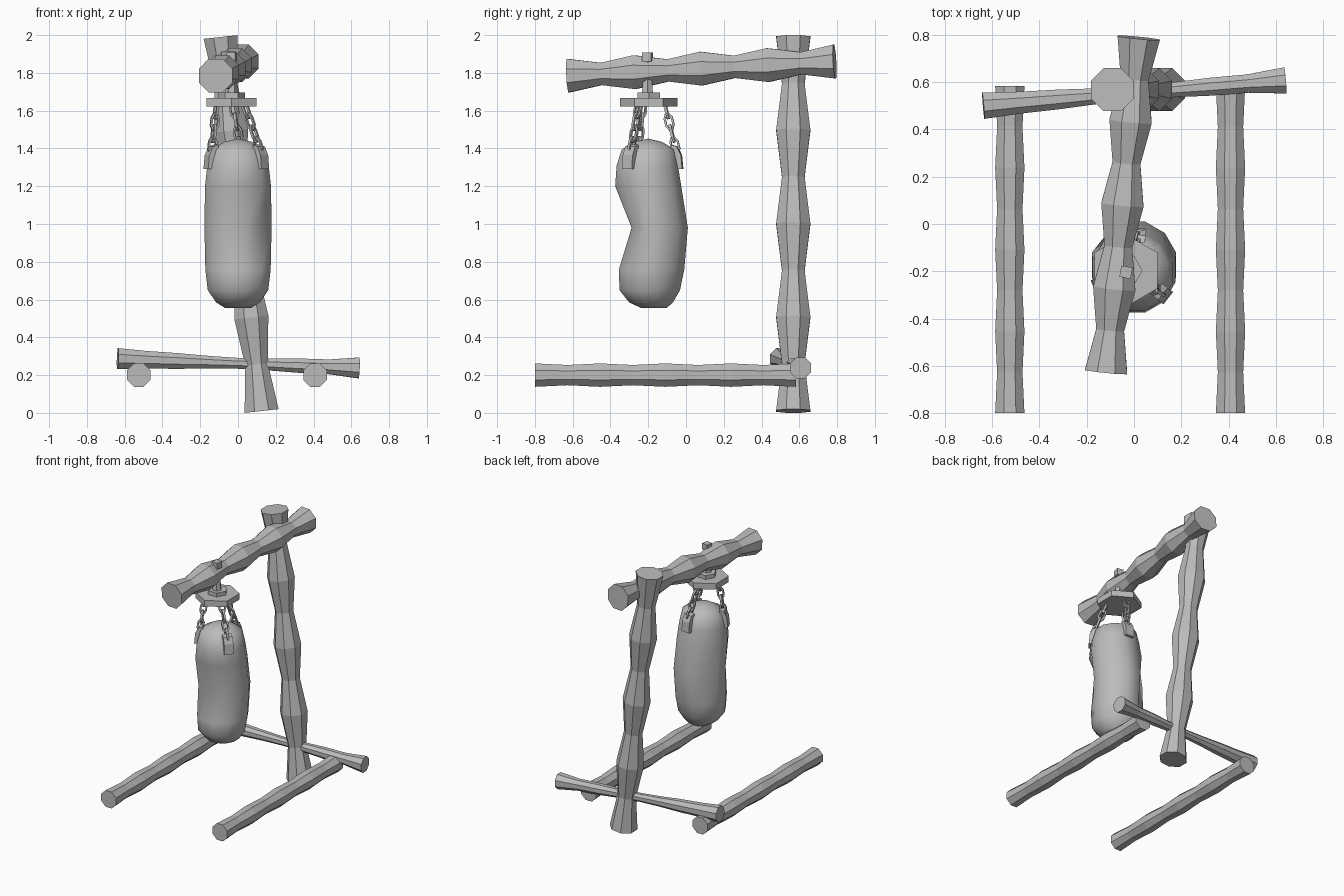
import bpy, bmesh, math
from mathutils import Vector, Matrix

if "Cube" in bpy.data.objects:
    bpy.data.objects.remove(bpy.data.objects["Cube"])

mat = bpy.data.materials.new("plain grey")
mat.diffuse_color = (0.5, 0.5, 0.5, 1)
mat.use_nodes = True
mat.node_tree.nodes["Principled BSDF"].inputs["Base Color"].default_value = mat.diffuse_color


def finish(name, bm, smooth=False):
    bmesh.ops.recalc_face_normals(bm, faces=bm.faces)
    me = bpy.data.meshes.new(name)
    bm.to_mesh(me)
    bm.free()
    me.materials.append(mat)
    for p in me.polygons:
        p.use_smooth = smooth
    ob = bpy.data.objects.new(name, me)
    bpy.context.collection.objects.link(ob)
    return ob


def skin(bm, rings):
    """Join neighbouring rings of points with quads and cap both ends."""
    vs = [[bm.verts.new(p) for p in r] for r in rings]
    n = len(vs[0])
    for a, b in zip(vs, vs[1:]):
        for i in range(n):
            j = (i + 1) % n
            bm.faces.new((a[i], a[j], b[j], b[i]))
    bm.faces.new(vs[0][::-1])
    bm.faces.new(vs[-1])


def log(name, p0, p1, radii, ref=(0, 0, 1), sides=8):
    """Straight knobbly pole whose radius varies along its length."""
    p0, p1 = Vector(p0), Vector(p1)
    d = (p1 - p0).normalized()
    u = d.cross(Vector(ref)).normalized()
    v = d.cross(u)
    rings = []
    for k, r in enumerate(radii):
        c = p0.lerp(p1, k / (len(radii) - 1))
        angs = [(i + 0.5) * math.tau / sides for i in range(sides)]
        rings.append([c + r * (math.cos(a) * u + math.sin(a) * v) for a in angs])
    bm = bmesh.new()
    skin(bm, rings)
    return finish(name, bm)


def wave(wide, narrow):
    return [wide if i % 2 == 0 else narrow for i in range(9)]


# Wooden frame
log("post", (0.125, 0.568, 0.01), (-0.092, 0.568, 1.99), wave(0.098, 0.065), (0, 1, 0))
log("top_beam", (-0.118, -0.625, 1.785), (0.02, 0.787, 1.86), wave(0.097, 0.064))
for side, x in (("left", -0.525), ("right", 0.408)):
    log(side + "_foot", (x, -0.8, 0.2), (x, 0.583, 0.2), wave(0.067, 0.058))
log("cross_bar", (-0.637, 0.5, 0.287), (0.64, 0.607, 0.238),
    [0.06, 0.05, 0.045, 0.036, 0.031, 0.034, 0.041, 0.042, 0.06])

# Hanging bag: rings of (z, centre y, radius), with two dents at mid height
SEG = 12
levels = [(0.555, -0.17, 0.07), (0.585, -0.185, 0.12), (0.65, -0.192, 0.166),
          (0.76, -0.182, 0.179), (0.98, -0.168, 0.184), (1.2, -0.2, 0.181),
          (1.31, -0.205, 0.168), (1.395, -0.2, 0.145), (1.435, -0.2, 0.075)]
rings = []
for z, cy, r in levels:
    ring = []
    for k in range(SEG):
        deg = k * 360 / SEG + 15
        f = 1.0
        if z == 0.98 and deg in (135, 315):      # dented spots
            f = 0.7
        p = Vector((r * f * math.cos(math.radians(deg)),
                    cy + r * f * math.sin(math.radians(deg)), z))
        if z == 0.98:                            # front pressed in
            p.y = max(p.y, -0.288)
        ring.append(p)
    rings.append(ring)
bm = bmesh.new()
skin(bm, rings)
bm.faces.ensure_lookup_table()
caps = [f for f in bm.faces if len(f.verts) == SEG]
top = max(caps, key=lambda f: f.calc_center_median().z)
tip = bmesh.ops.poke(bm, faces=[top])["verts"][0]
tip.co.z = 1.452
finish("bag", bm, True)

# Hanger plates and pin through the beam
HX, HY = -0.034, -0.197


def prism(name, z0, z1, r0, r1, sides, turn, x=HX, y=HY):
    bm = bmesh.new()
    skin(bm, [[(x + r * math.cos(turn + i * math.tau / sides),
                y + r * math.sin(turn + i * math.tau / sides), z)
               for i in range(sides)] for z, r in ((z0, r0), (z1, r1))])
    return finish(name, bm)


prism("hanger_plate", 1.622, 1.667, 0.153, 0.153, 6, math.pi / 6)
prism("hanger_washer", 1.667, 1.696, 0.07, 0.07, 6, 0)
prism("hanger_pin", 1.69, 1.88, 0.034, 0.016, 6, 0, HX, -0.204)
prism("pin_head", 1.86, 1.908, 0.034, 0.034, 4, 0.6, HX, -0.204)


def link(bm, centre, axis, side):
    """One long, low-poly chain link."""
    n = axis.cross(side).normalized()
    rows = []
    for i in range(8):
        a = (i + 0.5) * math.tau / 8
        out = math.cos(a) * axis * 0.046 + math.sin(a) * side * 0.021
        o = out.normalized()
        rows.append([bm.verts.new(centre + out + o * du + n * dn)
                     for du, dn in ((-.007, -.007), (.007, -.007), (.007, .007), (-.007, .007))])
    for i in range(8):
        a, b = rows[i], rows[(i + 1) % 8]
        for j in range(4):
            k = (j + 1) % 4
            bm.faces.new((a[j], a[k], b[k], b[j]))


# Three chains, each ending in a strap pad on the bag's shoulder
for num, deg in enumerate((-38, 84, 202), 1):
    a = math.radians(deg)
    out = Vector((math.cos(a), math.sin(a), 0))
    tan = Vector((-math.sin(a), math.cos(a), 0))
    start = Vector((HX, HY, 1.635)) + out * 0.085
    end = Vector((0, -0.2, 1.385)) + out * 0.15
    axis = (end - start).normalized()
    tan2 = (tan - axis * tan.dot(axis)).normalized()
    nrm = axis.cross(tan2)
    bm = bmesh.new()
    for i in range(4):
        link(bm, start.lerp(end, (i + 0.5) / 4), axis, tan2 if i % 2 == 0 else nrm)
    finish("chain_%d" % num, bm)

    bm = bmesh.new()
    prof = [(0.184, 1.29), (0.177, 1.365), (0.155, 1.41), (0.125, 1.42), (0.125, 1.29)]
    skin(bm, [[Vector((0, -0.2, z)) + out * r + tan * s for r, z in prof]
              for s in (-0.033, 0.033)])
    finish("strap_pad_%d" % num, bm)
